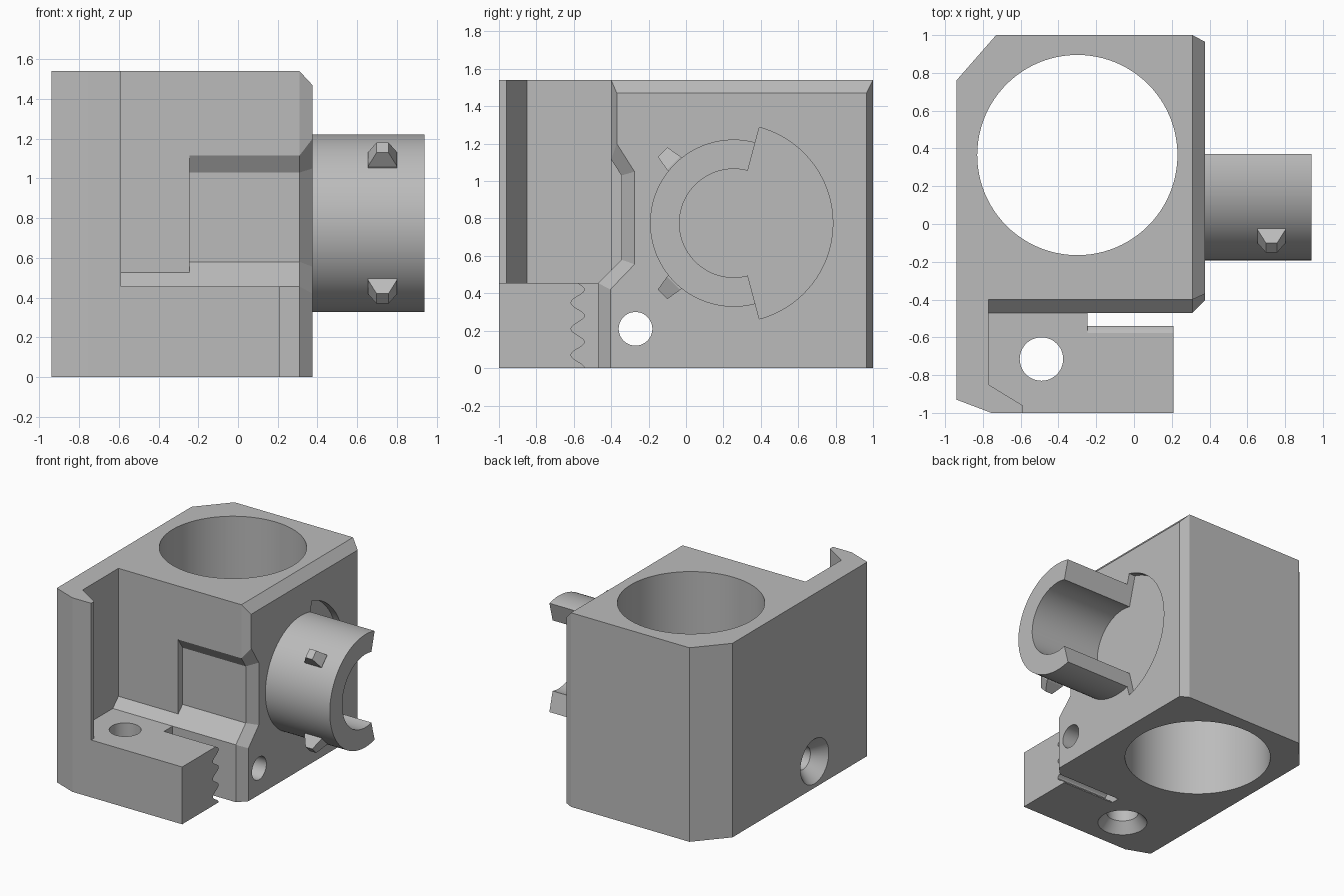
import bpy, bmesh, math
from mathutils import Matrix, Vector

cube = bpy.data.objects.get("Cube")
if cube:
    bpy.data.objects.remove(cube, do_unlink=True)

grey = bpy.data.materials.new("plain grey")
grey.use_nodes = True
grey.diffuse_color = (0.5, 0.5, 0.5, 1)
grey.node_tree.nodes["Principled BSDF"].inputs["Base Color"].default_value = (0.5, 0.5, 0.5, 1)


def loft(name, rings):
    """Solid through matching rings of 3D points, capped at both ends."""
    bm = bmesh.new()
    loops = [[bm.verts.new(p) for p in ring] for ring in rings]
    n = len(loops[0])
    for a, b in zip(loops, loops[1:]):
        for i in range(n):
            j = (i + 1) % n
            bm.faces.new((a[i], a[j], b[j], b[i]))
    bm.faces.new(loops[0][::-1])
    bm.faces.new(loops[-1])
    bmesh.ops.recalc_face_normals(bm, faces=bm.faces)
    mesh = bpy.data.meshes.new(name)
    bm.to_mesh(mesh)
    bm.free()
    mesh.materials.append(grey)
    obj = bpy.data.objects.new(name, mesh)
    bpy.context.collection.objects.link(obj)
    return obj


def along_x(name, *sections):
    return loft(name, [[(x, y, z) for y, z in prof] for x, prof in sections])


def along_z(name, *sections):
    return loft(name, [[(x, y, z) for x, y in prof] for z, prof in sections])


def arc(c, r, start=0, end=360, n=96):
    full = end - start == 360
    angles = [math.radians(start + (end - start) * i / (n if full else n - 1)) for i in range(n)]
    return [(c[0] + r * math.cos(a), c[1] + r * math.sin(a)) for a in angles]


def boolean(target, tool, operation):
    mod = target.modifiers.new(operation, 'BOOLEAN')
    mod.operation, mod.object, mod.solver = operation, tool, 'EXACT'
    bpy.context.view_layer.objects.active = target
    bpy.ops.object.modifier_apply(modifier=mod.name)
    bpy.data.objects.remove(tool, do_unlink=True)


# Left wall with its hooked front end
body = along_z("clamp_body", *[(z, [
    (-0.94, -0.93), (-0.755, -1), (-0.59, -1), (-0.59, -0.96), (-0.77, -0.85),
    (-0.77, -0.2), (-0.6, -0.2), (-0.6, 1), (-0.73, 1), (-0.94, 0.76)]) for z in (0, 1.54)])

# Main block: plain front, then recessed front with bevelled right side
plain = [(-0.4, 1.54), (-0.4, 0.525), (-0.47, 0.455), (-0.47, 0), (0.5, 0), (0.5, 1.54)]
recessed = [(-0.4, 1.54), (-0.4, 1.115), (-0.345, 1.03), (-0.345, 0.58),
            (-0.47, 0.455), (-0.47, 0), (1, 0), (1, 1.54)]
bevelled = [(-0.37, 1.47), (-0.37, 1.2), (-0.275, 1.05), (-0.275, 0.555),
            (-0.405, 0.42), (-0.405, 0), (0.965, 0), (0.965, 1.47)]
boolean(body, along_x("front_block", (-0.8, plain), (-0.245, plain)), 'UNION')
boolean(body, along_x("main_block", (-0.65, recessed), (0.31, recessed), (0.375, bevelled)), 'UNION')

# Foot, and its toothed half along the slot
foot = [(-0.8, -0.42), (-0.245, -0.42), (-0.245, -1), (-0.755, -1), (-0.8, -0.98)]
boolean(body, along_z("foot", (0, foot), (0.455, foot)), 'UNION')
steps = 52
teeth = [(-0.578 + 0.037 * math.cos(math.tau * z / 0.14), z)
         for z in (0.455 * i / steps for i in range(steps + 1))] + [(-1, 0.455), (-1, 0)]
boolean(body, along_x("toothed_jaw", (-0.3, teeth), (0.21, teeth)), 'UNION')

# Large vertical bore
bore = arc((-0.3, 0.365), 0.53)
boolean(body, along_z("bore", (-0.1, bore), (1.7, bore)), 'DIFFERENCE')

# Countersunk screw holes, one through the foot and one across the block
screw = (-0.49, -0.715)
boolean(body, along_z("foot_hole", (-0.02, arc(screw, 0.195, n=48)), (0.08, arc(screw, 0.115, n=48)),
                      (0.6, arc(screw, 0.115, n=48))), 'DIFFERENCE')
screw = (-0.27, 0.21)
boolean(body, along_x("side_hole", (-0.96, arc(screw, 0.195, n=48)), (-0.84, arc(screw, 0.09, n=48)),
                      (0.5, arc(screw, 0.09, n=48))), 'DIFFERENCE')

# Shallow pocket behind the open side of the collar
centre = (0.255, 0.775)
pocket = arc(centre, 0.53, -75, 75) + arc(centre, 0.29, 75, 285)
boolean(body, along_x("pocket", (0.32, pocket), (0.5, pocket)), 'DIFFERENCE')

# Open collar
ring = arc(centre, 0.447, 75, 285) + arc(centre, 0.29, 75, 285)[::-1]
collar = along_x("collar", (0.31, ring), (0.94, ring))

# Tapered lugs on the collar
lugs = []
for side, angle in (("upper", 135), ("lower", 225)):
    a = math.radians(angle)
    out = Vector((0, math.cos(a), math.sin(a)))
    across = Vector((0, -math.sin(a), math.cos(a)))
    origin = Vector((0.728, *centre))
    rings = [[origin + out * r + across * (t * w) + Vector((s * h, 0, 0))
              for s, t in ((-1, -1), (1, -1), (1, 1), (-1, 1))]
             for r, h, w in ((0.43, 0.073, 0.05), (0.455, 0.073, 0.05), (0.538, 0.03, 0.036))]
    lugs.append(loft(side + "_lug", rings))

# Smooth the round surfaces and keep the edges crisp
bpy.ops.object.select_all(action='DESELECT')
for obj in (body, collar):
    obj.select_set(True)
bpy.context.view_layer.objects.active = body
bpy.ops.object.shade_smooth_by_angle(angle=math.radians(20))
